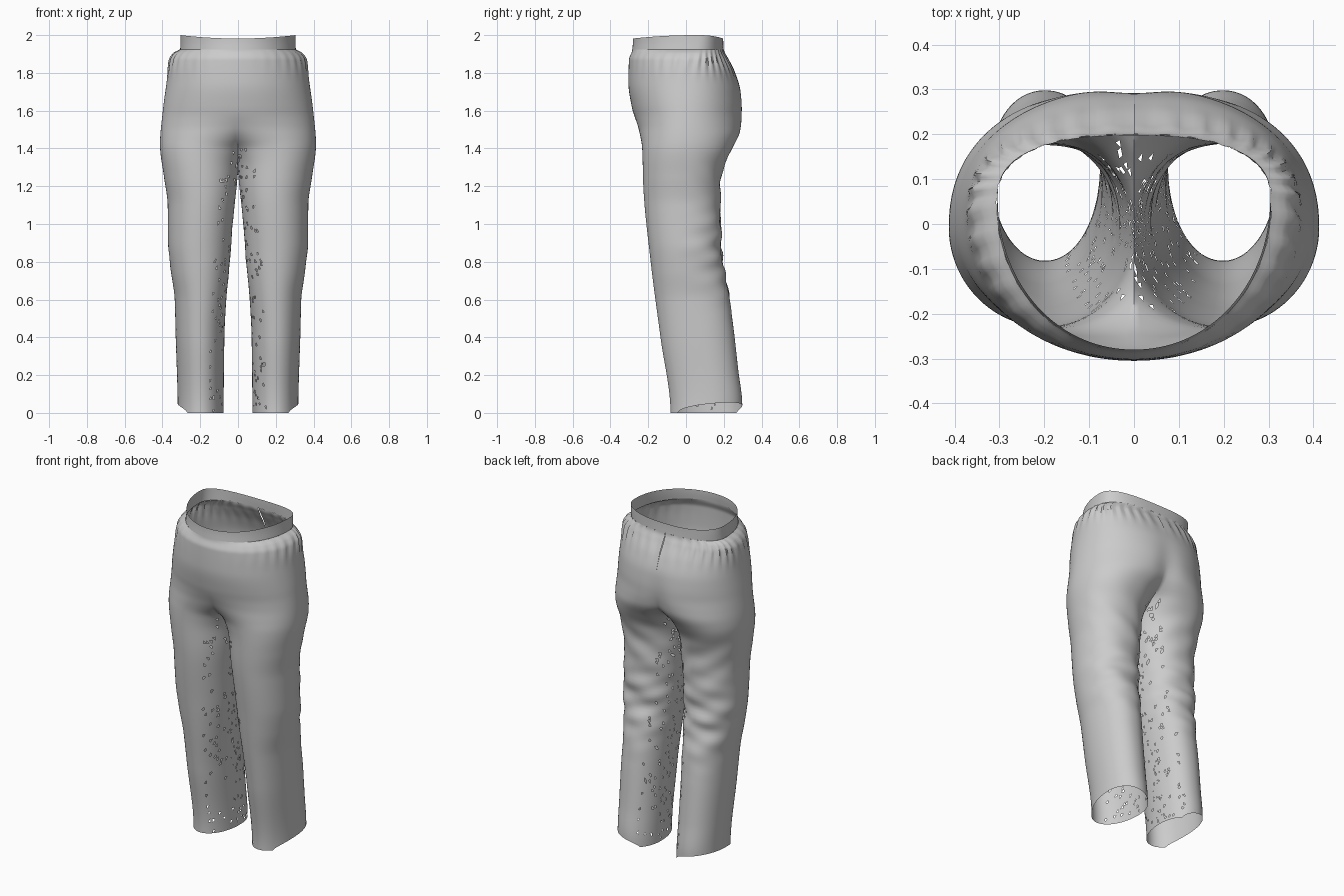
import bpy, bmesh, random
from math import sin, cos, asin, radians, pi, exp

if "Cube" in bpy.data.objects:
    bpy.data.objects.remove(bpy.data.objects["Cube"])

random.seed(4)

# Profiles as (height, value), read from the front and side silhouettes
OUTER = [(0, .32), (.4, .33), (.6, .335), (.75, .355), (.9, .37), (1.1, .372), (1.25, .392), (1.42, .413),
         (1.6, .398), (1.75, .378), (1.87, .362), (1.91, .335), (1.925, .306), (2, .304)]
INNER = [(0, .076), (.4, .072), (.6, .062), (.8, .043), (1, .028), (1.2, .007), (1.3, -.004),
         (1.4, -.05), (1.45, -.13), (1.52, -.28), (1.6, -.398)]
FRONT = [(0, -.082), (.4, -.135), (.8, -.187), (1.2, -.226), (1.4, -.232), (1.5, -.25), (1.62, -.287),
         (1.75, -.305), (1.87, -.302), (1.92, -.285), (2, -.28)]
BACK = [(0, .298), (.2, .277), (.5, .245), (.7, .215), (.8, .192), (1, .183), (1.2, .182), (1.3, .2),
        (1.4, .245), (1.5, .29), (1.6, .303), (1.7, .293), (1.8, .26), (1.88, .218), (1.92, .2), (2, .197)]
MIDDLE = [(0, .13), (.4, .08), (.8, .01), (1.2, -.01), (1.6, 0), (1.8, .02), (2, .06)]
POWER_BACK = [(0, 2.1), (.8, 2.2), (1.5, 2.15), (1.8, 2.3), (2, 2.5)]


def curve(table, z):
    """Smooth interpolation through a profile table."""
    if z <= table[0][0]:
        return table[0][1]
    if z >= table[-1][0]:
        return table[-1][1]
    i = next(k for k in range(len(table) - 1) if z <= table[k + 1][0])

    def slope(k):
        if k == 0 or k == len(table) - 1:
            return 0
        s0 = (table[k][1] - table[k - 1][1]) / (table[k][0] - table[k - 1][0])
        s1 = (table[k + 1][1] - table[k][1]) / (table[k + 1][0] - table[k][0])
        return 0 if s0 * s1 <= 0 else 2 * s0 * s1 / (s0 + s1)

    (z0, a), (z1, b) = table[i], table[i + 1]
    h = z1 - z0
    t = (z - z0) / h
    return (a * (1 + 2 * t) * (1 - t) ** 2 + b * t * t * (3 - 2 * t)
            + h * slope(i) * t * (1 - t) ** 2 - h * slope(i + 1) * t * t * (1 - t))


def bump(v, centre, width):
    return exp(-((v - centre) / width) ** 2)


def folds(z, a, side):
    """Cloth folds: waist gathers and creases behind the knee."""
    gather = .006 * bump(z, 1.865, .06) * max(0, sin(a * .5)) ** 1.5 * sin(34 * a + side)
    u = a - pi
    knee = bump(z, .85, .2) * max(0, cos(u * .75)) ** 2 if abs(u) < 2 else 0
    crease = knee * (.009 * sin(34 * z + 2.6 * u + side) + .005 * sin(61 * z - 3 * u))
    thigh = .004 * bump(z, 1.2, .15) * max(0, -cos(a)) * sin(40 * z + 5 * u)
    return gather + crease + thigh


OUT, IN = 72, 24


def section(z, side, plain=False):
    """One half of the trousers at height z: outer arc, then inner thigh."""
    xo = curve(OUTER, z)
    xi = -xo if z >= 1.6 else curve(INNER, z)
    cx, rx = (xo + xi) / 2, (xo - xi) / 2
    yc, yf, yb = curve(MIDDLE, z), curve(FRONT, z), curve(BACK, z)
    pb = curve(POWER_BACK, z)

    def start(p):
        ratio = min(1, max(0, cx / rx))
        return min(asin(ratio ** (p / 2)), radians(78))

    a0, a1 = -start(2.05), pi + start(pb)
    pts = []
    for k in range(OUT + IN):
        if k <= OUT:
            a = a0 + (a1 - a0) * k / OUT
        else:
            a = a1 + (2 * pi + a0 - a1) * (k - OUT) / IN
        s, c = sin(a), cos(a)
        p = 2.05 if c > 0 else pb
        sx = abs(s) ** (2 / p) * (1 if s > 0 else -1)
        sy = abs(c) ** (2 / p)
        d = 0 if plain else folds(z, a, side) / .25
        x = max(0, cx + rx * sx * (1 + d))
        y = yc + ((yf - yc) if c > 0 else (yb - yc)) * sy * (1 + d)
        # seat cleft
        if c < 0 and not plain:
            y -= .016 * bump(x, 0, .07) * bump(z, 1.53, .15)
        if xi < 0 and (k in (0, OUT)) and abs(a0) < radians(77.9):
            x = 0
        # slanted hem and dipped waist edge
        lift = .055 * max(0, cos(a - radians(125))) ** .6 * max(0, 1 - z / .5)
        dip = .018 * abs(c) ** 2 * max(0, (z - 1.93) / .07)
        pts.append((side * x, y, z + lift - dip))
    return pts


def build(name, heights, plain=False, holes=False):
    bm = bmesh.new()
    for side in (1, -1):
        rows = [[bm.verts.new(p) for p in section(z, side, plain)] for z in heights]
        n = OUT + IN
        for low, high in zip(rows, rows[1:]):
            for k in range(n):
                quad = [low[k], low[(k + 1) % n], high[(k + 1) % n], high[k]]
                # the dividing wall on the centre plane is left open
                if all(abs(v.co.x) < 1e-5 for v in quad):
                    continue
                bm.faces.new(quad if side > 0 else quad[::-1])
    bmesh.ops.remove_doubles(bm, verts=bm.verts[:], dist=1e-4)
    loose = [v for v in bm.verts if not v.link_faces]
    bmesh.ops.delete(bm, geom=loose, context='VERTS')
    if holes:
        # small missing chips along the inner legs
        bmesh.ops.triangulate(bm, faces=bm.faces[:])
        bm.normal_update()
        chips = []
        for f in bm.faces:
            m = f.calc_center_median()
            inward = f.normal.x * (1 if m.x > 0 else -1) < -.55
            if inward and m.z < 1.45 and random.random() < (.06 if m.z > 1.1 else .03):
                chips.append(f)
        bmesh.ops.delete(bm, geom=chips, context='FACES')
    mesh = bpy.data.meshes.new(name)
    bm.to_mesh(mesh)
    bm.free()
    ob = bpy.data.objects.new(name, mesh)
    bpy.context.collection.objects.link(ob)
    bpy.ops.object.select_all(action='DESELECT')
    ob.select_set(True)
    bpy.context.view_layer.objects.active = ob
    bpy.ops.object.shade_smooth_by_angle(angle=radians(50))


# Seat and legs, with closer rows under the gathered waist
body_rows = [1.86 * i / 105 for i in range(106)] + [1.86 + .065 * i / 8 for i in range(1, 9)]
build("trouser_body", body_rows, holes=True)

# Plain waistband above the gathers
build("waistband", [1.925 + .075 * i / 4 for i in range(5)], plain=True)
